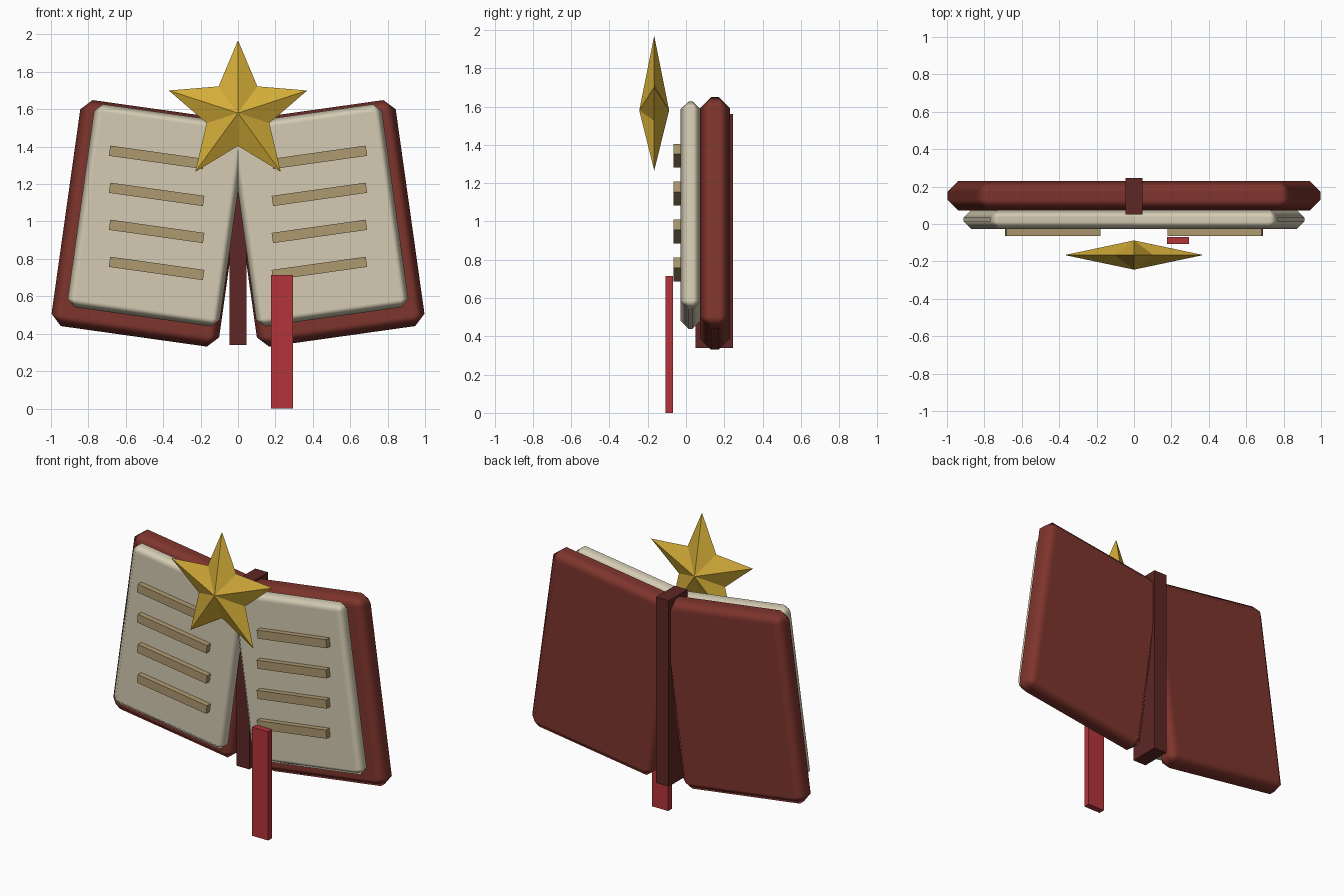
import bpy, bmesh
from math import sin, cos, pi, radians

if "Cube" in bpy.data.objects:
    bpy.data.objects.remove(bpy.data.objects["Cube"])


def mat(name, rgb):
    m = bpy.data.materials.new(name)
    m.diffuse_color = (*rgb, 1)
    m.use_nodes = True
    m.node_tree.nodes["Principled BSDF"].inputs["Base Color"].default_value = m.diffuse_color
    return m


LEATHER = mat("leather", (0.21, 0.035, 0.026))
SPINE = mat("dark_leather", (0.11, 0.02, 0.018))
PAPER = mat("paper", (0.66, 0.6, 0.45))
INK = mat("ink", (0.42, 0.32, 0.16))
RIBBON = mat("ribbon", (0.45, 0.035, 0.042))
GOLD = mat("gold", (0.66, 0.42, 0.04))


def finish(name, bm, material):
    bmesh.ops.recalc_face_normals(bm, faces=bm.faces)
    me = bpy.data.meshes.new(name)
    bm.to_mesh(me)
    bm.free()
    me.materials.append(material)
    ob = bpy.data.objects.new(name, me)
    bpy.context.collection.objects.link(ob)
    return ob


def box(name, size, loc, material, tilt=0, bevel=0):
    bm = bmesh.new()
    bmesh.ops.create_cube(bm, size=1)
    bmesh.ops.scale(bm, vec=size, verts=bm.verts)
    ob = finish(name, bm, material)
    ob.location = loc
    ob.rotation_euler.y = radians(tilt)
    if bevel:
        # chamfer with soft shading while the broad faces stay flat
        ob.data.shade_smooth()
        mod = ob.modifiers.new("chamfer", 'BEVEL')
        mod.width = bevel
        mod.segments = 1
        mod.harden_normals = True
    return ob


# Two halves of the open book: cover, page block, text lines
for side, s in (("left", -1), ("right", 1)):
    tilt = -8 * s
    box(f"{side}_cover", (0.905, 0.157, 1.22), (0.472 * s, 0.151, 0.99),
        LEATHER, tilt, 0.058)
    box(f"{side}_pages", (0.822, 0.104, 1.096), (0.433 * s, 0.024, 1.033),
        PAPER, tilt, 0.042)
    for i in range(4):
        box(f"{side}_text_line_{i + 1}", (0.508, 0.036, 0.055),
            (0.435 * s, -0.046, 1.343 - 0.198 * i), INK, tilt)

# Spine strip and bookmark
box("spine", (0.093, 0.195, 1.22), (0, 0.148, 0.95), SPINE)
box("bookmark_ribbon", (0.117, 0.039, 0.714), (0.236, -0.088, 0.357), RIBBON)

# Faceted five-pointed star
bm = bmesh.new()
cy, cz, half = -0.166, 1.58, 0.078
rim = []
for k in range(10):
    r = 0.389 if k % 2 == 0 else 0.176
    a = k * pi / 5
    rim.append(bm.verts.new((r * sin(a), cy, cz + r * cos(a))))
for y in (cy - half, cy + half):
    tip = bm.verts.new((0, y, cz))
    for k in range(10):
        bm.faces.new((rim[k], rim[(k + 1) % 10], tip))
finish("star", bm, GOLD)
